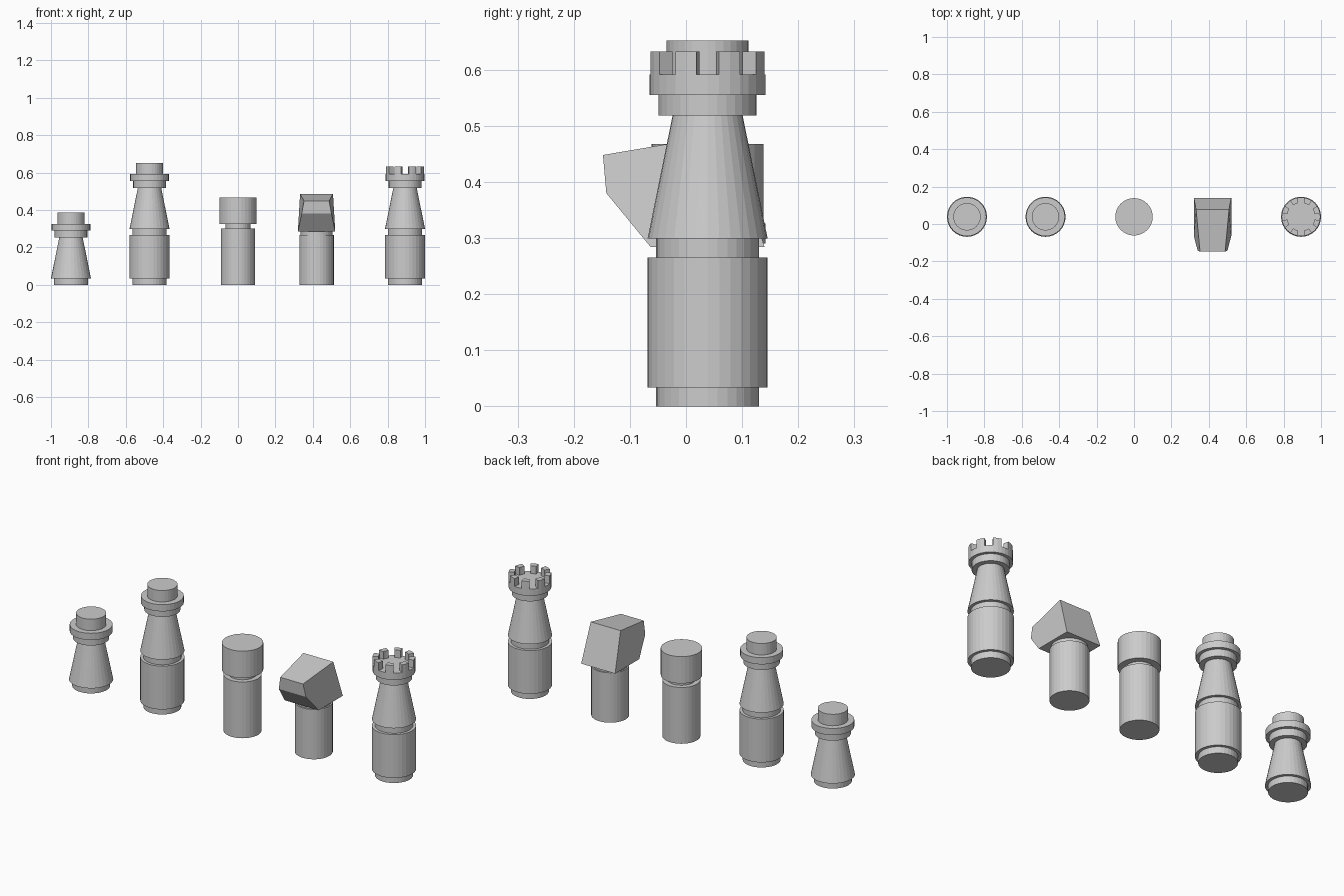
import bpy, bmesh
from math import cos, sin, radians

if "Cube" in bpy.data.objects:
    bpy.data.objects.remove(bpy.data.objects["Cube"])

Y = 0.0385      # shared centre line of all pieces
SEG = 32


def finish(bm, name):
    bmesh.ops.recalc_face_normals(bm, faces=bm.faces)
    mesh = bpy.data.meshes.new(name)
    bm.to_mesh(mesh)
    bm.free()
    obj = bpy.data.objects.new(name, mesh)
    bpy.context.collection.objects.link(obj)
    return obj


def turned(name, x, profile):
    """Faceted lathe shape from (radius, z) points, capped at both ends."""
    bm = bmesh.new()
    rings = []
    for r, z in profile:
        rings.append([bm.verts.new((x + r * cos(radians(360 * i / SEG)),
                                    Y + r * sin(radians(360 * i / SEG)), z))
                      for i in range(SEG)])
    for a, b in zip(rings, rings[1:]):
        for i in range(SEG):
            j = (i + 1) % SEG
            bm.faces.new((a[i], a[j], b[j], b[i]))
    bm.faces.new(rings[0])
    bm.faces.new(rings[-1])
    return finish(bm, name)


def steps(*parts):
    """Stack of (bottom radius, top radius, z0, z1) sections as a profile."""
    return [p for r0, r1, z0, z1 in parts for p in ((r0, z0), (r1, z1))]


def upper(z):
    """Tapered body with collar and rim, its underside ring starting at z."""
    return [(0.092, 0.092, z, z + 0.034), (0.107, 0.0625, z + 0.034, z + 0.253),
            (0.0875, 0.0875, z + 0.253, z + 0.29), (0.1035, 0.1035, z + 0.29, z + 0.326)]


def knob(z):
    return (0.073, 0.073, z + 0.326, z + 0.387)


tall_base = [(0.092, 0.092, 0, 0.034), (0.107, 0.107, 0.034, 0.265)]

# Lathe-turned pieces
turned("short_piece", -0.893, steps(*upper(0), knob(0)))
turned("tall_piece", -0.473, steps(*tall_base, *upper(0.265), knob(0.265)))
turned("round_head_piece", 0, steps((0.092, 0.092, 0, 0.3), (0.067, 0.067, 0.3, 0.325),
                                    (0.1, 0.1, 0.325, 0.468)))
turned("tower_piece", 0.893, steps(*tall_base, *upper(0.265)))
turned("angled_head_stand", 0.42, steps((0.092, 0.092, 0, 0.266), (0.085, 0.085, 0.266, 0.284)))

# Eight battlements, each two facets wide
bm = bmesh.new()
for k in range(8):
    columns = []
    for step in (-1, 0, 1):
        a = radians(22.5 + 45 * k + 11.25 * step)
        columns.append([bm.verts.new((0.893 + r * cos(a), Y + r * sin(a), z))
                        for r, z in ((0.1035, 0.591), (0.1035, 0.632),
                                     (0.075, 0.632), (0.075, 0.591))])
    for a, b in zip(columns, columns[1:]):
        for i in range(4):
            j = (i + 1) % 4
            bm.faces.new((a[i], a[j], b[j], b[i]))
    bm.faces.new(columns[0])
    bm.faces.new(columns[-1])
finish(bm, "tower_battlements")

# Angular head: side outline (y, z, half width)
outline = [(0.14, 0.284, 0.1), (0.077, 0.486, 0.088), (-0.148, 0.448, 0.067),
           (-0.142, 0.38, 0.08), (-0.063, 0.284, 0.1)]
bm = bmesh.new()
left, right = [[bm.verts.new((0.42 + s * w, y, z)) for y, z, w in outline] for s in (-1, 1)]
for i in range(5):
    j = (i + 1) % 5
    bm.faces.new((left[i], left[j], right[j], right[i]))
bm.faces.new(left)
bm.faces.new(right)
finish(bm, "angled_head")
